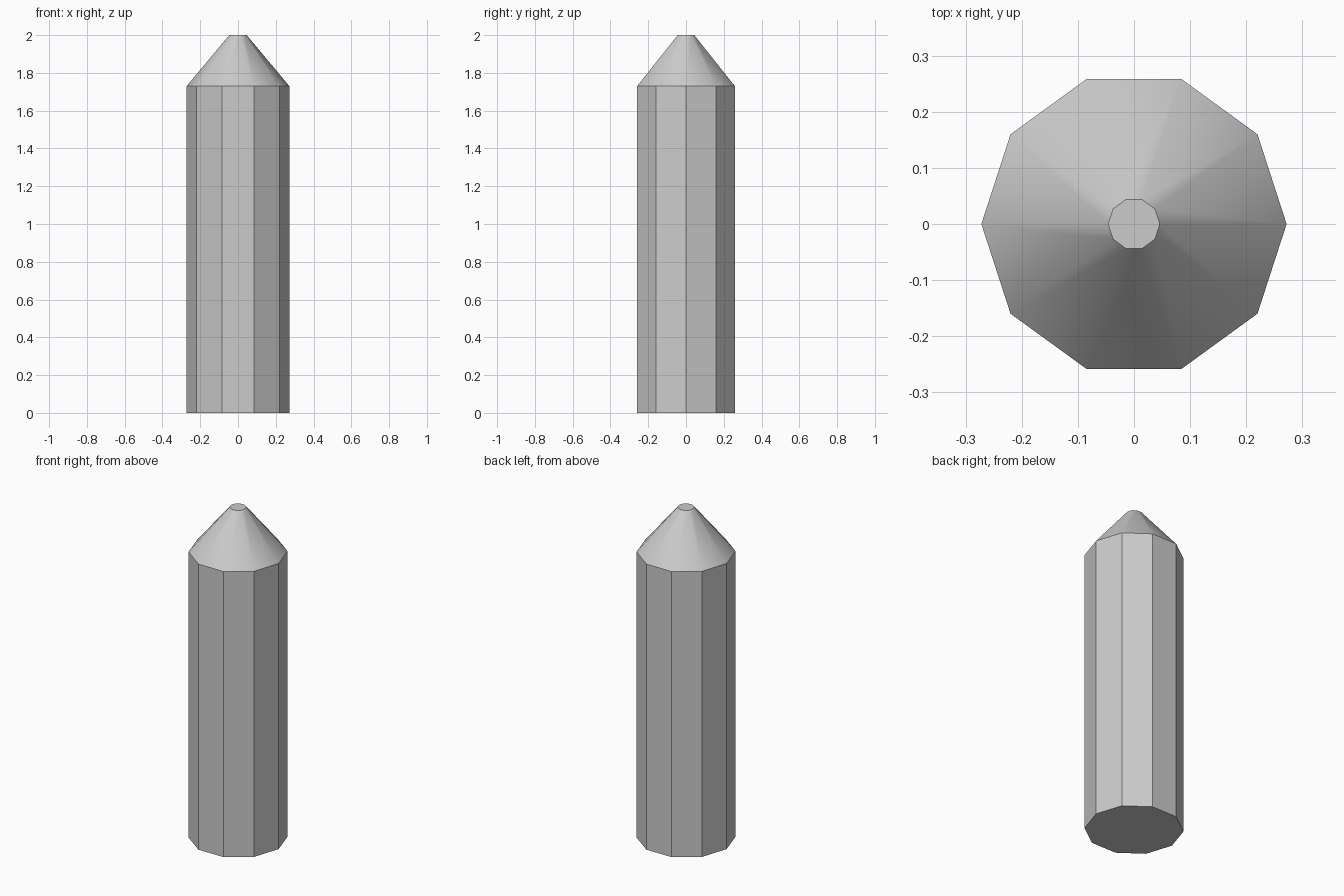
import bpy
import bmesh
import math

SIDES = 10
RADIUS, TIP_RADIUS = 0.272, 0.046
SHOULDER, HEIGHT = 1.73, 2.0

if "Cube" in bpy.data.objects:
    bpy.data.objects.remove(bpy.data.objects["Cube"], do_unlink=True)

# Plain grey for the whole post
grey = bpy.data.materials.new("plain grey")
grey.use_nodes = True
grey.diffuse_color = (0.6, 0.6, 0.6, 1)
grey.node_tree.nodes["Principled BSDF"].inputs["Base Color"].default_value = grey.diffuse_color

# Ten-sided rings: foot, shoulder and blunt tip
bm = bmesh.new()
rings = []
for radius, z in ((RADIUS, 0), (RADIUS, SHOULDER), (TIP_RADIUS, HEIGHT)):
    angles = [math.tau * i / SIDES for i in range(SIDES)]
    rings.append([bm.verts.new((radius * math.cos(a), radius * math.sin(a), z)) for a in angles])

# Shaft and cone walls, then the end caps
for low, high in zip(rings, rings[1:]):
    for i in range(SIDES):
        j = (i + 1) % SIDES
        bm.faces.new((low[i], low[j], high[j], high[i]))
bm.faces.new(rings[0][::-1])
bm.faces.new(rings[-1])

mesh = bpy.data.meshes.new("pointed_post")
bm.to_mesh(mesh)
bm.free()
mesh.materials.append(grey)
post = bpy.data.objects.new("pointed_post", mesh)
bpy.context.collection.objects.link(post)

# Flat shaft sides, smooth cone
bpy.ops.object.select_all(action="DESELECT")
post.select_set(True)
bpy.context.view_layer.objects.active = post
bpy.ops.object.shade_smooth_by_angle(angle=math.radians(30))
